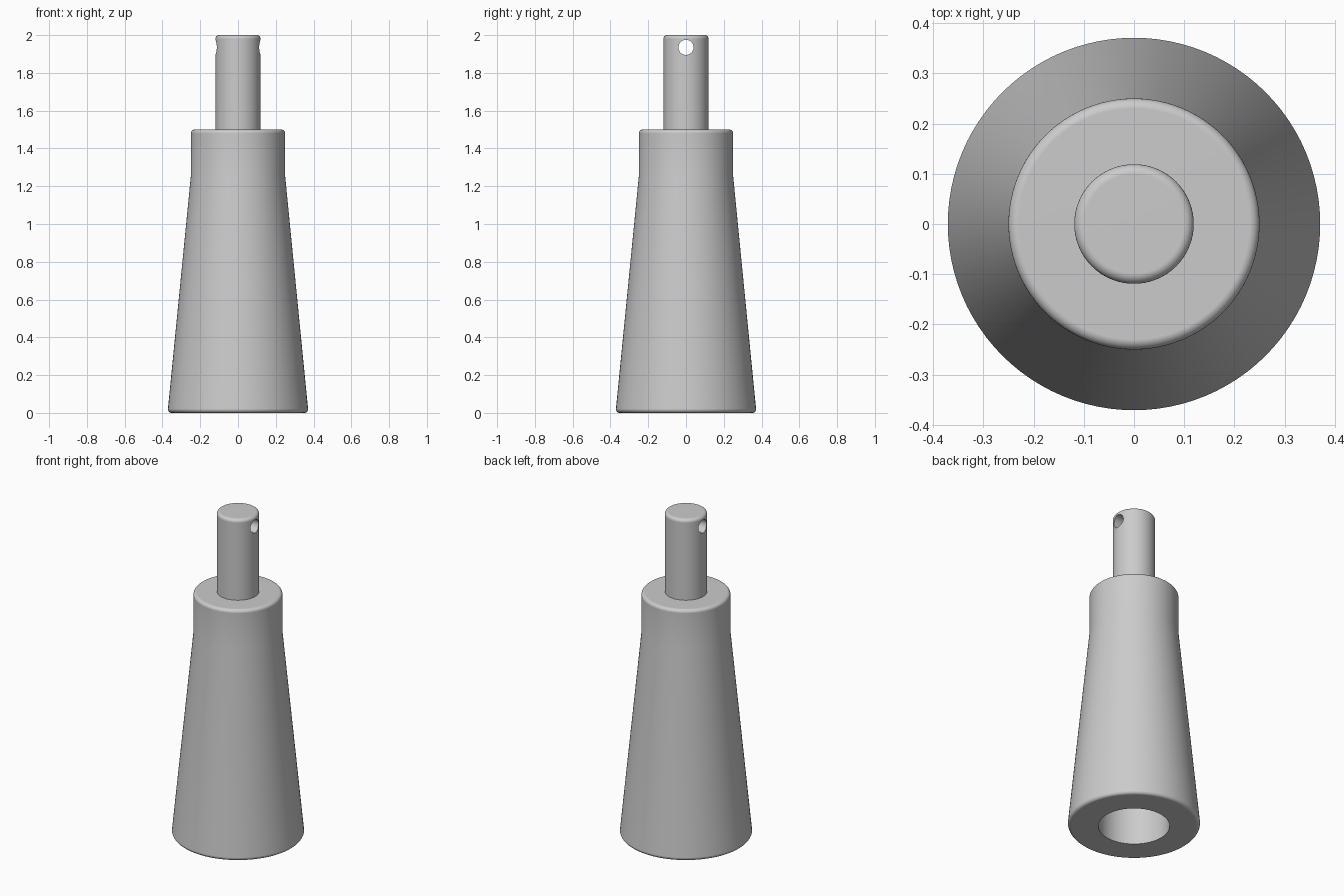
import bpy, bmesh
from math import pi, sin, cos, radians
from mathutils import Vector

cube = bpy.data.objects.get("Cube")
if cube:
    bpy.data.objects.remove(cube, do_unlink=True)

# Single plain metal colour
metal = bpy.data.materials.new("grey metal")
metal.use_nodes = True
grey = (0.6, 0.6, 0.6, 1)
metal.diffuse_color = grey
metal.node_tree.nodes["Principled BSDF"].inputs["Base Color"].default_value = grey

SEGMENTS = 96


def rounded(points, radius, steps=6):
    """Round the profile points flagged True with a tangent arc."""
    out = []
    for i, (r, z, fillet) in enumerate(points):
        p = Vector((r, z))
        if not fillet:
            out.append(p)
            continue
        a = (Vector(points[i - 1][:2]) - p).normalized()
        b = (Vector(points[i + 1][:2]) - p).normalized()
        half = a.angle(b) / 2
        centre = p + (a + b).normalized() * radius / sin(half)
        reach = radius * cos(half) / sin(half)
        start, end = p + a * reach - centre, p + b * reach - centre
        span = pi - 2 * half
        for k in range(steps + 1):
            t = k / steps
            arc = start * sin((1 - t) * span) + end * sin(t * span)
            out.append(centre + arc / sin(span))
    return out


def lathe(name, profile):
    """Revolve a profile that starts and ends on the z axis."""
    bm = bmesh.new()
    verts = [bm.verts.new((p.x, 0, p.y)) for p in profile]
    edges = [bm.edges.new(pair) for pair in zip(verts, verts[1:])]
    bmesh.ops.spin(bm, geom=verts + edges, cent=(0, 0, 0), axis=(0, 0, 1),
                   angle=2 * pi, steps=SEGMENTS, use_merge=True)
    bmesh.ops.remove_doubles(bm, verts=bm.verts, dist=1e-5)
    bmesh.ops.recalc_face_normals(bm, faces=bm.faces)
    mesh = bpy.data.meshes.new(name)
    bm.to_mesh(mesh)
    bm.free()
    mesh.materials.append(metal)
    obj = bpy.data.objects.new(name, mesh)
    bpy.context.collection.objects.link(obj)
    return obj


def activate(obj):
    bpy.ops.object.select_all(action="DESELECT")
    obj.select_set(True)
    bpy.context.view_layer.objects.active = obj


# Tapered sleeve with a straight collar and a blind bore from below
sleeve = lathe("tapered_sleeve", rounded([
    (0, 1.0, False), (0.2, 1.0, False), (0.2, 0, False),
    (0.373, 0, True), (0.25, 1.25, False), (0.25, 1.5, True),
    (0, 1.5, False)], 0.02))

# Round pin standing on the collar
pin = lathe("pin", rounded([
    (0, 1.45, False), (0.119, 1.45, False),
    (0.119, 2.0, True), (0, 2.0, False)], 0.02))

# Cross hole drilled through the pin from side to side
bpy.ops.mesh.primitive_cylinder_add(vertices=48, radius=0.04, depth=0.6,
                                    location=(0, 0, 1.935),
                                    rotation=(0, pi / 2, 0))
drill = bpy.context.object
drill.name = "cross_hole_cutter"
drill.hide_render = True
drill.data.materials.append(metal)
activate(pin)
cut = pin.modifiers.new("cross hole", "BOOLEAN")
cut.object = drill
cut.operation = "DIFFERENCE"
cut.solver = "EXACT"
bpy.ops.object.modifier_apply(modifier=cut.name)
bpy.data.objects.remove(drill, do_unlink=True)

# Smooth shading with crisp machined edges
for part in (sleeve, pin):
    activate(part)
    bpy.ops.object.shade_smooth_by_angle(angle=radians(30))
    weighted = part.modifiers.new("even shading", "WEIGHTED_NORMAL")
    weighted.keep_sharp = True
